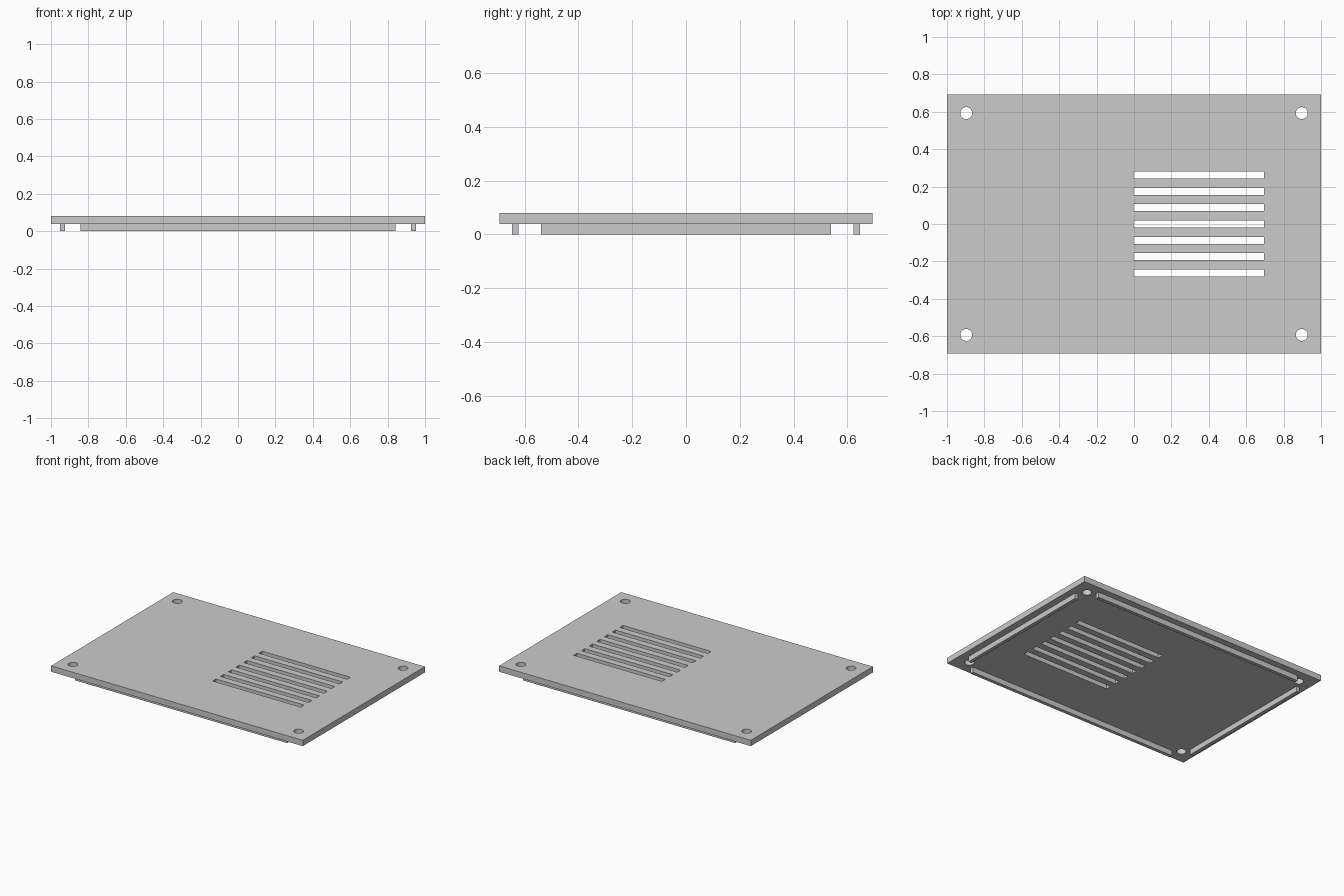
import bpy

if "Cube" in bpy.data.objects:
    bpy.data.objects.remove(bpy.data.objects["Cube"], do_unlink=True)

WIDTH, DEPTH = 2.0, 1.386
RAIL_HEIGHT, TOP = 0.038, 0.08
MID = (RAIL_HEIGHT + TOP) / 2

grey = bpy.data.materials.new("plain grey")
grey.use_nodes = True
colour = (0.6, 0.6, 0.6, 1)
grey.diffuse_color = colour
grey.node_tree.nodes["Principled BSDF"].inputs["Base Color"].default_value = colour


def box(name, centre, size):
    bpy.ops.mesh.primitive_cube_add(size=1, location=centre)
    ob = bpy.context.object
    ob.name = name
    ob.scale = size
    bpy.ops.object.transform_apply(location=False, rotation=False, scale=True)
    ob.data.materials.append(grey)
    return ob


# Cover plate
plate = box("cover_plate", (0, 0, MID), (WIDTH, DEPTH, TOP - RAIL_HEIGHT))

# Cutters for the vent slots and the corner screw holes
cutters = []
for i in range(-3, 4):
    cutters.append(box("vent_cutter", (0.346, i * 0.0873, MID), (0.7, 0.038, 0.2)))
for x in (-0.897, 0.897):
    for y in (-0.593, 0.593):
        bpy.ops.mesh.primitive_cylinder_add(vertices=32, radius=0.032, depth=0.2,
                                            location=(x, y, MID))
        hole = bpy.context.object
        hole.name = "screw_hole_cutter"
        hole.data.materials.append(grey)
        cutters.append(hole)

# Cut the openings, then discard the cutters
for cutter in cutters:
    cutter.hide_render = True
    mod = plate.modifiers.new("opening", "BOOLEAN")
    mod.operation = "DIFFERENCE"
    mod.solver = "EXACT"
    mod.object = cutter
    bpy.context.view_layer.objects.active = plate
    bpy.ops.object.modifier_apply(modifier=mod.name)
    bpy.data.objects.remove(cutter, do_unlink=True)

# Locating rails under the plate, set in from each edge
for name, side in (("right", -1), ("left", 1)):
    box(name + "_rail", (side * 0.938, 0, RAIL_HEIGHT / 2), (0.025, 1.076, RAIL_HEIGHT))
for name, side in (("front", -1), ("back", 1)):
    box(name + "_rail", (0, side * 0.634, RAIL_HEIGHT / 2), (1.684, 0.025, RAIL_HEIGHT))
